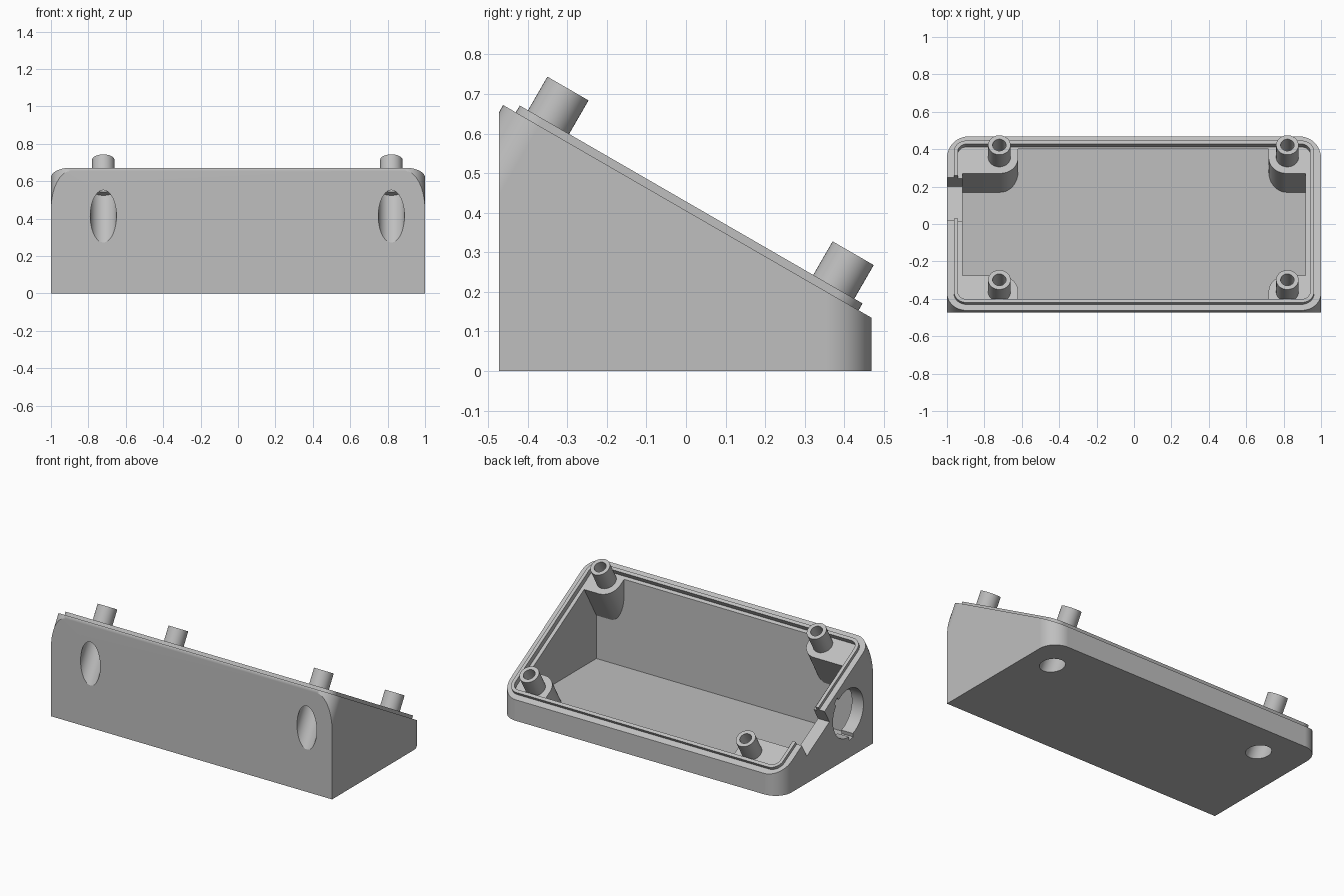
import bpy, bmesh
from math import radians, sin, cos, pi
from mathutils import Matrix, Vector

if "Cube" in bpy.data.objects:
    bpy.data.objects.remove(bpy.data.objects["Cube"], do_unlink=True)

grey = bpy.data.materials.new("light_grey_plastic")
grey.use_nodes = True
colour = (0.52, 0.52, 0.52, 1)
grey.diffuse_color = colour
grey.node_tree.nodes["Principled BSDF"].inputs["Base Color"].default_value = colour

# Frames: upright, and tilted with its origin at the high edge of the opening
UPRIGHT = Matrix.Identity(4)
TILT = Matrix.Translation((0, -0.462, 0.672)) @ Matrix.Rotation(radians(-30), 4, 'X')
SLOPE = 1.074          # length of the sloped opening
POST_X = (-0.72, 0.82)
POST_V = (0.121, SLOPE - 0.121)


def prism(name, outline, bottom, top, frame=UPRIGHT):
    """Extrude a 2D outline between two heights of a frame."""
    bm = bmesh.new()
    face = bm.faces.new([bm.verts.new((x, y, bottom)) for x, y in outline])
    out = bmesh.ops.extrude_face_region(bm, geom=[face])
    moved = [g for g in out["geom"] if isinstance(g, bmesh.types.BMVert)]
    bmesh.ops.translate(bm, verts=moved, vec=(0, 0, top - bottom))
    bmesh.ops.recalc_face_normals(bm, faces=bm.faces)
    bmesh.ops.transform(bm, matrix=frame, verts=bm.verts)
    mesh = bpy.data.meshes.new(name)
    bm.to_mesh(mesh)
    bm.free()
    mesh.materials.append(grey)
    obj = bpy.data.objects.new(name, mesh)
    bpy.context.collection.objects.link(obj)
    return obj


def rounded(x0, x1, y0, y1, r_low=0.0, r_high=0.0, steps=10):
    """Rectangle outline with one corner radius at low y and one at high y."""
    pts = []
    corners = ((x1, y1, r_high, -1, -1), (x0, y1, r_high, 1, -1),
               (x0, y0, r_low, 1, 1), (x1, y0, r_low, -1, 1))
    for i, (x, y, r, sx, sy) in enumerate(corners):
        if r == 0:
            pts.append((x, y))
            continue
        for k in range(steps + 1):
            a = pi / 2 * (i + k / steps)
            pts.append((x + sx * r + r * cos(a), y + sy * r + r * sin(a)))
    return pts


def circle(x, y, r, n=40):
    return [(x + r * cos(2 * pi * k / n), y + r * sin(2 * pi * k / n)) for k in range(n)]


def combine(obj, tool, operation='DIFFERENCE', keep=False):
    """Apply a boolean, then drop the tool."""
    mod = obj.modifiers.new("cut", 'BOOLEAN')
    mod.operation, mod.solver, mod.object = operation, 'EXACT', tool
    bpy.context.view_layer.objects.active = obj
    bpy.ops.object.modifier_apply(modifier=mod.name)
    if not keep:
        bpy.data.objects.remove(tool, do_unlink=True)


def ring(inset):
    """Rounded outline of the opening, inset from the outer edge."""
    r = 0.105 - inset
    return rounded(inset - 1, 1 - inset, inset, SLOPE - inset, r, r)


# Wedge body: upright block with rounded back corners, trimmed by the tilted block
body = prism("wedge_body", rounded(-1, 1, -0.472, 0.468, 0, 0.115), 0, 1)
combine(body, prism("trim", rounded(-1, 1, 0, 2, 0.105, 0), -2, 0, TILT), 'INTERSECT')

# Hollow interior that leaves a screw boss in each corner
cavity = prism("cavity", rounded(-0.918, 0.918, -0.40, 0.40), 0.06, 1.2)
for x in POST_X:
    for v in POST_V:
        xs = (-1.2, x + 0.1) if x < 0 else (x - 0.1, 1.2)
        vs = (-0.5, v + 0.1) if v < 0.5 else (v - 0.1, 1.6)
        boss = prism("boss", rounded(*xs, *vs, 0.095, 0.095), -1.5, -0.012, TILT)
        combine(cavity, boss)
combine(body, cavity)

# Recessed inner ledge and the raised sealing lip around it
combine(body, prism("ledge", ring(0.058), -0.012, 0.3, TILT))
lip = prism("sealing_lip", ring(0.037), -0.008, 0.02, TILT)
combine(lip, prism("lip_inner", ring(0.058), -0.1, 0.1, TILT))

# Cable notch through the rim of the right wall
notch = prism("notch", rounded(-1.1, -0.85, 0.557, 0.822), -0.1, 0.1, TILT)
combine(body, notch, keep=True)
combine(lip, notch)

# Round connector hole in the right wall, with two key slots
side = Matrix.Translation((-0.95, -0.22, 0.29)) @ Matrix.Rotation(radians(90), 4, 'Y')
combine(body, prism("port", circle(0, 0, 0.155), -0.12, 0.1, side))
for angle in (-45, 170):
    spin = side @ Matrix.Rotation(radians(angle + 180), 4, 'Z')
    slot = prism("slot", rounded(0.1, 0.178, -0.02, 0.02), -0.12, 0.1, spin)
    combine(body, slot)

# Screw posts, with access bores opening in the front wall and the base
parts = [body, lip]
names = (("right_front_post", "right_back_post"), ("left_front_post", "left_back_post"))
for i, x in enumerate(POST_X):
    for j, v in enumerate(POST_V):
        combine(body, prism("bore", circle(x, v, 0.07), -1, -0.06, TILT))
        combine(body, prism("screw_hole", circle(x, v, 0.036), -0.2, 0.2, TILT))
        post = prism(names[i][j], circle(x, v, 0.06), -0.02, 0.118, TILT)
        combine(post, prism("post_hole", circle(x, v, 0.036), -0.3, 0.3, TILT))
        parts.append(post)

# Smooth curved walls, keep edges crisp
bpy.ops.object.select_all(action='DESELECT')
for obj in parts:
    obj.select_set(True)
bpy.context.view_layer.objects.active = body
bpy.ops.object.shade_smooth_by_angle(angle=radians(30))
for obj in parts:
    mod = obj.modifiers.new("flat_walls", 'WEIGHTED_NORMAL')
    mod.keep_sharp = True
